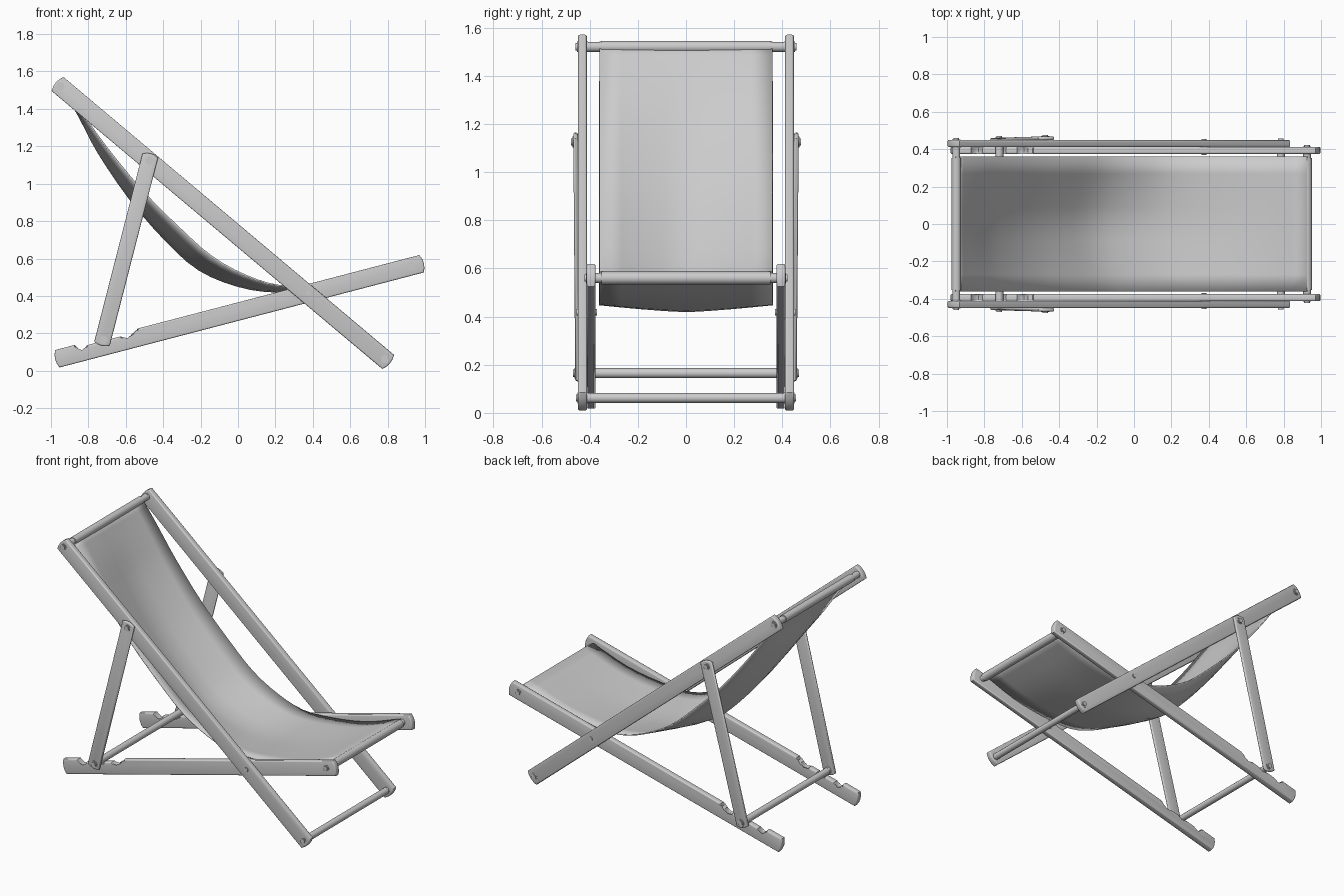
import bpy
import bmesh
import math
from mathutils import Vector

cube = bpy.data.objects.get("Cube")
if cube:
    bpy.data.objects.remove(cube)

GREY = (0.6, 0.6, 0.6, 1)
mat = bpy.data.materials.new("plain grey")
mat.use_nodes = True
mat.diffuse_color = GREY
mat.node_tree.nodes["Principled BSDF"].inputs["Base Color"].default_value = GREY


def finish(name, bm, angle=50):
    bmesh.ops.recalc_face_normals(bm, faces=bm.faces)
    mesh = bpy.data.meshes.new(name)
    bm.to_mesh(mesh)
    bm.free()
    mesh.materials.append(mat)
    ob = bpy.data.objects.new(name, mesh)
    bpy.context.collection.objects.link(ob)
    bpy.ops.object.select_all(action='DESELECT')
    ob.select_set(True)
    bpy.context.view_layer.objects.active = ob
    bpy.ops.object.shade_smooth_by_angle(angle=math.radians(angle))
    return ob


def board(name, start, end, width, y0, y1, lean=0.0, notches=()):
    """Flat bar in the x-z plane with bowed ends, rounded edges and top notches."""
    a, b = Vector(start), Vector(end)
    length, half = (b - a).length, width / 2
    along = (b - a).normalized()
    across = Vector((-along.y, along.x))
    bow = [(0.012 * (1 - t * t), half * t) for t in (-1, -0.5, 0, 0.5, 1)]
    outline = [(length + u, v) for u, v in bow]
    top = []
    for u in notches:
        top += [(u, half - (0.018 if top else 0)), (u + 0.012, half - 0.036),
                (u + 0.03, half - 0.045), (u + 0.048, half - 0.036), (u + 0.06, half - 0.018)]
    if top:
        top += [(0.445, half - 0.018), (0.455, half)]
    outline += reversed(top)
    outline += [(-u, -v) for u, v in bow]
    bm = bmesh.new()
    loops = []
    for y in (y0, y1):
        ring = []
        for u, v in outline:
            p = a + along * u + across * v
            ring.append(bm.verts.new((p.x, y + lean * u / length, p.y)))
        loops.append(ring)
    caps = [bm.faces.new(r) for r in loops]
    n = len(outline)
    for i in range(n):
        j = (i + 1) % n
        bm.faces.new((loops[0][i], loops[0][j], loops[1][j], loops[1][i]))
    edges = list({e for f in caps for e in f.edges})
    bmesh.ops.bevel(bm, geom=edges, offset=0.008, segments=3, profile=0.5,
                    affect='EDGES', clamp_overlap=False)
    return finish(name, bm)


def rod(name, x, z, y0, y1, radius):
    """Round bar along y with softened ends."""
    bm = bmesh.new()
    bmesh.ops.create_cone(bm, cap_ends=True, segments=20, radius1=radius,
                          radius2=radius, depth=y1 - y0)
    rims = [e for e in bm.edges if abs(e.verts[0].co.z - e.verts[1].co.z) < 0.001]
    bmesh.ops.bevel(bm, geom=rims, offset=radius * 0.3, segments=2, affect='EDGES')
    for v in bm.verts:
        v.co = Vector((x + v.co.x, (y0 + y1) / 2 + v.co.z, z + v.co.y))
    return finish(name, bm)


def mirrored(ob, name):
    """Copy a part to the other side of the chair."""
    bm = bmesh.new()
    bm.from_mesh(ob.data)
    for v in bm.verts:
        v.co.y = -v.co.y
    return finish(name, bm)


# Side bars and bolts, built at the back and mirrored to the front
back_top, back_foot = (-0.95, 1.52), (0.785, 0.062)
seat_front, pivot = (0.925, 0.56), (0.375, 0.418)
prop_top, prop_foot = (-0.475, 1.125), (-0.72, 0.165)
sides = [
    board("back_rail", (-0.965, 1.533), (0.803, 0.047), 0.098, 0.411, 0.449),
    board("seat_rail", (-0.966, 0.064), (0.982, 0.572), 0.096, 0.375, 0.413,
          notches=(0.11, 0.24, 0.36)),
    board("prop_leg", (-0.727, 0.145), (-0.469, 1.15), 0.086, 0.441, 0.46, lean=0.008),
    rod("back_top_bolt", *back_top, 0.40, 0.459, 0.022),
    rod("back_foot_bolt", *back_foot, 0.40, 0.457, 0.022),
    rod("seat_front_bolt", *seat_front, 0.37, 0.422, 0.022),
    rod("pivot_bolt", *pivot, 0.37, 0.455, 0.02),
    rod("prop_top_bolt", *prop_top, 0.42, 0.477, 0.022),
    rod("prop_foot_bolt", *prop_foot, 0.42, 0.47, 0.022),
]
for part in sides:
    mirrored(part, "front_" + part.name)

# Crossbars
for name, spot, reach in (("back_top_bar", back_top, 0.43), ("back_foot_bar", back_foot, 0.43),
                          ("seat_front_bar", seat_front, 0.4), ("prop_foot_bar", prop_foot, 0.45)):
    rod(name, *spot, -reach, reach, 0.021)


# Fabric sling: the middle line sags below the two side edges
def smooth_path(points, steps=3):
    pts = [Vector(p) for p in points]
    ext = [2 * pts[0] - pts[1]] + pts + [2 * pts[-1] - pts[-2]]
    path = []
    for i in range(1, len(ext) - 2):
        p, q, r, s = ext[i - 1:i + 3]
        for k in range(steps):
            t = k / steps
            path.append(0.5 * (2 * q + (r - p) * t + (2 * p - 5 * q + 4 * r - s) * t ** 2
                               + (3 * q - p - 3 * r + s) * t ** 3))
    return path + [pts[-1]]


middle = smooth_path([(-0.955, 1.54), (-0.85, 1.36), (-0.75, 1.17), (-0.58, 0.92),
                      (-0.39, 0.70), (-0.21, 0.54), (0.0, 0.452), (0.2, 0.422),
                      (0.42, 0.437), (0.68, 0.49), (0.925, 0.585)])
edge = smooth_path([(-0.955, 1.54), (-0.83, 1.37), (-0.70, 1.19), (-0.51, 0.96),
                    (-0.31, 0.76), (-0.14, 0.61), (0.04, 0.51), (0.22, 0.455),
                    (0.43, 0.46), (0.68, 0.50), (0.925, 0.585)])
bm = bmesh.new()
grid = []
for m, e in zip(middle, edge):
    row = []
    for i in range(-4, 5):
        t = abs(i) / 4
        p = m.lerp(e, t ** 1.3)
        row.append(bm.verts.new((p.x, 0.36 * i / 4, p.y)))
    grid.append(row)
for r0, r1 in zip(grid, grid[1:]):
    for i in range(8):
        bm.faces.new((r0[i], r0[i + 1], r1[i + 1], r1[i]))
sling = finish("fabric_sling", bm, 80)
thick = sling.modifiers.new("thickness", 'SOLIDIFY')
thick.thickness = 0.008
thick.offset = 0

# Fabric sleeves wrapped round the end bars
rod("sling_top_sleeve", *back_top, -0.36, 0.36, 0.025)
rod("sling_front_sleeve", *seat_front, -0.36, 0.36, 0.027)
